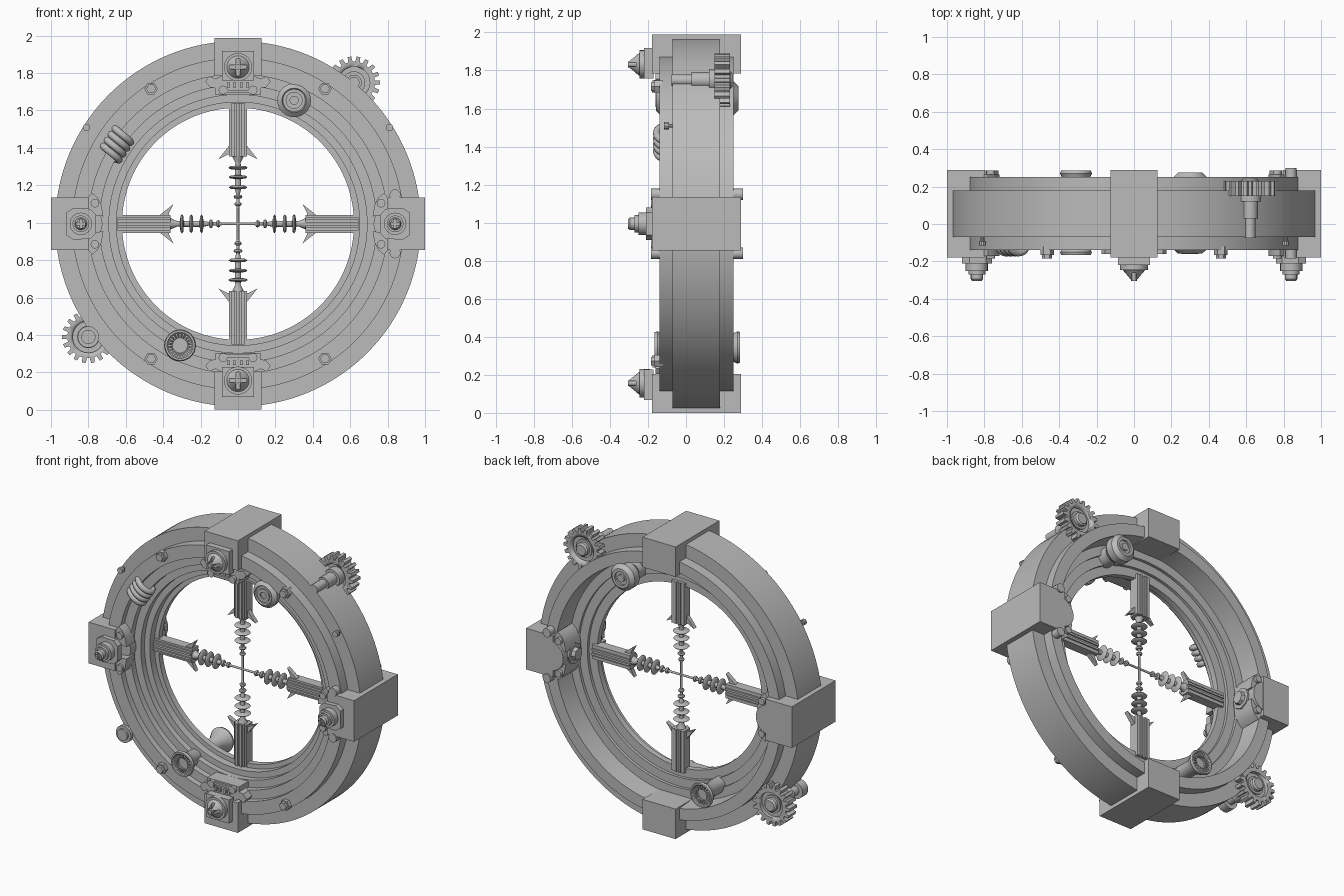
import bpy, bmesh, math
from mathutils import Matrix, Vector

cube = bpy.data.objects.get("Cube")
if cube:
    bpy.data.objects.remove(cube)

grey = bpy.data.materials.new("plain_grey")
grey.use_nodes = True
COL = (0.5, 0.5, 0.5, 1)
grey.diffuse_color = COL
grey.node_tree.nodes["Principled BSDF"].inputs["Base Color"].default_value = COL

CZ = .994
CENTRE = Matrix.Translation((0, 0, CZ))


# All parts are built around the ring centre, with "up" as radially outward
def finish(name, bm, deg=0, smooth=True):
    bmesh.ops.recalc_face_normals(bm, faces=bm.faces)
    bm.transform(CENTRE @ Matrix.Rotation(math.radians(deg), 4, 'Y'))
    mesh = bpy.data.meshes.new(name)
    bm.to_mesh(mesh)
    bm.free()
    mesh.materials.append(grey)
    ob = bpy.data.objects.new(name, mesh)
    bpy.context.collection.objects.link(ob)
    bpy.ops.object.select_all(action='DESELECT')
    ob.select_set(True)
    bpy.context.view_layer.objects.active = ob
    if smooth:
        bpy.ops.object.shade_smooth_by_angle(angle=math.radians(35))
    return ob


def box(name, x, y, z, deg=0):
    bm = bmesh.new()
    bmesh.ops.create_cube(bm, size=1)
    for v in bm.verts:
        v.co = Vector(r[0] + (c + 0.5) * (r[1] - r[0]) for c, r in zip(v.co, (x, y, z)))
    return finish(name, bm, deg, False)


def lathe(name, profile, at=(0, 0), segs=24, deg=0, axis='Y', y=0, closed=False):
    """Revolve (radius, height) points about an axis through at=(x, z)."""
    bm = bmesh.new()
    vs = [bm.verts.new((r, h, 0) if axis == 'Y' else (r, 0, h)) for r, h in profile]
    es = [bm.edges.new(p) for p in zip(vs, vs[1:])]
    if closed:
        es.append(bm.edges.new((vs[-1], vs[0])))
    ax = (0, 1, 0) if axis == 'Y' else (0, 0, 1)
    bmesh.ops.spin(bm, geom=vs + es, cent=(0, 0, 0), axis=ax,
                   angle=math.tau, steps=segs)
    bmesh.ops.remove_doubles(bm, verts=bm.verts, dist=1e-5)
    bmesh.ops.translate(bm, verts=bm.verts, vec=(at[0], y, at[1]))
    return finish(name, bm, deg)


def rod(name, r, y0, y1, at, segs=16, deg=0):
    return lathe(name, [(0, y0), (r, y0), (r, y1), (0, y1)], at, segs, deg)


def plate(name, pts, y0, y1, deg=0):
    """Extrude an (x, z) outline along y."""
    bm = bmesh.new()
    f = bm.faces.new([bm.verts.new((x, y0, z)) for x, z in pts])
    ext = bmesh.ops.extrude_face_region(bm, geom=[f])
    bmesh.ops.translate(bm, vec=(0, y1 - y0, 0),
                        verts=[v for v in ext["geom"] if isinstance(v, bmesh.types.BMVert)])
    return finish(name, bm, deg)


def cut(target, cutter):
    mod = target.modifiers.new("cut", 'BOOLEAN')
    mod.operation, mod.object, mod.solver = 'DIFFERENCE', cutter, 'EXACT'
    bpy.context.view_layer.objects.active = target
    bpy.ops.object.modifier_apply(modifier=mod.name)
    bpy.data.objects.remove(cutter)


def cross_cut(target, r, y0, y1, zc, deg, w):
    cut(target, box("slot_a", (-r, r), (y0, y1), (zc - w, zc + w), deg))
    cut(target, box("slot_b", (-w, w), (y0, y1), (zc - r, zc + r), deg))


# Stepped main ring
lathe("main_ring", [
    (.977, -.07), (.977, .18), (.887, .18), (.887, .25), (.81, .25), (.80, .11),
    (.74, .11), (.74, .09), (.68, .09), (.68, .07), (.62, .07), (.62, .03),
    (.65, .03), (.65, -.02), (.69, -.02), (.69, -.06), (.74, -.06),
    (.74, -.10), (.80, -.10), (.80, -.14), (.887, -.14), (.887, -.07)],
    segs=128, closed=True)

# Top and bottom clamp blocks with pointed screws and brackets
for deg in (0, 180):
    box("end_block", (-.125, .125), (-.18, .29), (.79, CZ), deg)
    box("screw_plate", (-.085, .085), (-.22, -.17), (.765, .925), deg)
    screw = lathe("pointed_screw", [(0, -.19), (.075, -.19), (.075, -.245),
                                    (.06, -.245), (.015, -.305), (0, -.305)],
                  (0, .838), 24, deg)
    cross_cut(screw, .05, -.35, -.262, .838, deg, .011)
    rod("screw_tip", .015, -.305, -.25, (0, .838), 12, deg)
    plate("bracket", [(-.12, .69), (.12, .69), (.12, .73), (.085, .80),
                      (-.085, .80), (-.12, .73)], -.16, -.06, deg)
    box("bracket_bar", (-.07, .07), (-.175, -.15), (.70, .715), deg)
    for s in (-1, 1):
        rod("bracket_bolt", .024, -.18, -.10, (s * .08, .715), 12, deg)
        plate("bracket_ear", [(s * .10, .72), (s * .15, .73), (s * .175, .76),
                              (s * .155, .79), (s * .12, .775), (s * .09, .79)],
              -.16, -.08, deg)
        for x in (.02, .05):
            box("bracket_tooth", (s * x - .008, s * x + .008), (-.175, -.15),
                (.73, .755), deg)

# Side clamp blocks with round inner ends, flanges and screws
for deg in (90, -90):
    box("side_block", (-.14, .14), (-.18, .29), (.80, 1), deg)
    rod("block_nose", .10, -.12, .285, (0, .825), 32, deg)
    lathe("inner_boss", [(0, .69), (.04, .69), (.045, .715), (.07, .715), (.07, .82),
                         (0, .82)], segs=8, deg=deg, axis='Z', y=.17)
    plate("screw_flange", [(-.05, .76), (.05, .76), (.08, .79), (.085, .88),
                           (.06, .92), (-.06, .92), (-.085, .88), (-.08, .79)],
          -.21, -.17, deg)
    lathe("side_screw_base", [(0, -.19), (.06, -.19), (.06, -.25), (.045, -.25),
                              (.045, -.27), (0, -.27)], (0, .84), 16, deg)
    screw = lathe("side_screw", [(0, -.26), (.033, -.26), (.033, -.295),
                                 (.025, -.305), (0, -.305)], (0, .84), 16, deg)
    cross_cut(screw, .025, -.35, -.29, .84, deg, .006)
    for s in (-1, 1):
        for y0, y1 in ((-.17, -.08), (.10, .265)):
            plate("flange_ear", [(s * .04, .72), (s * .10, .73), (s * .14, .75),
                                 (s * .165, .78), (s * .13, .81), (s * .05, .80)],
                  y0, y1, deg)
        rod("flange_bolt", .023, -.185, -.12, (s * .11, .765), 12, deg)
        rod("back_flange_bolt", .023, .22, .285, (s * .11, .765), 12, deg)
        if deg == 90:
            rod("through_bolt", .03, -.185, .30, (s * .155, .84), 12, deg)

# Four crosshair arms, set slightly back from the ring's middle
AY = .05
for deg in range(0, 360, 90):
    box("arm_core", (-.035, .035), (AY - .035, AY + .035), (.36, .645), deg)
    for s in (-1, 1):
        box("arm_rail", (s * .038 - .01, s * .038 + .01), (AY - .025, AY + .04),
            (.36, .645), deg)
        box("arm_rib", (s * .015 - .007, s * .015 + .007), (AY - .045, AY + .045),
            (.36, .645), deg)
        plate("arm_barb", [(s * .03, .37), (s * .055, .37), (s * .105, .345),
                           (s * .05, .415), (s * .03, .415)], AY - .015, AY + .015, deg)
    prof = [(0, .40), (.035, .37), (.014, .325)]
    for h, r in ((.30, .052), (.25, .05), (.195, .05), (.145, .024), (.105, .02)):
        c = .016 if r > .03 else .009
        prof += [(c, h + .010), (r * .8, h + .008), (r, h), (r * .8, h - .008),
                 (c, h - .010)]
    prof += [(.007, .085), (.007, 0), (0, 0)]
    lathe("arm_tip", prof, segs=16, deg=deg, axis='Z', y=AY)

# Gears on shafts at the rim
for gx, gz in ((.62, .755), (-.80, -.605)):
    n, pts = 18, []
    for i in range(n):
        for f, r in ((-.32, .112), (-.2, .14), (.2, .14), (.32, .112)):
            a = math.tau * (i + f) / n
            pts.append((gx + r * math.cos(a), gz + r * math.sin(a)))
    gear = plate("gear", pts, .15, .23)
    for y0, y1 in ((.205, .30), (.10, .175)):
        cut(gear, rod("gear_recess", .085, y0, y1, (gx, gz), 24))
    lathe("gear_shaft", [(0, -.075), (.03, -.075), (.03, .03), (.042, .03),
                         (.042, .12), (.06, .12), (.06, .215), (.045, .215),
                         (.045, .235), (.035, .245), (0, .245)], (gx, gz), 24)
# Stepped cap on the front end of the lower gear shaft
lathe("shaft_cap", [(0, -.105), (.038, -.105), (.038, -.09), (.057, -.09),
                    (.057, -.03), (0, -.03)], (-.80, -.605), 24)

# Plain spool, upper right
lathe("plain_spool", [(0, -.15), (.022, -.15), (.022, -.16), (.045, -.16),
                      (.045, -.15), (.06, -.15), (.065, -.158), (.09, -.135),
                      (.09, -.11), (.06, -.09), (.06, .16), (.09, .20),
                      (.09, .25), (.065, .275), (.045, .275), (.045, .262),
                      (.025, .262), (.025, .275), (0, .275)],
      (.30, .66), 32)

# Knurled flared spool, lower left
KX, KZ = -.31, -.65
lathe("flared_spool", [(0, -.135), (.04, -.135), (.07, -.165), (.08, -.165),
                       (.085, -.15), (.05, -.09), (.05, .20), (.085, .27),
                       (.08, .285), (.07, .285), (.04, .255), (0, .255)],
      (KX, KZ), 32)
for i in range(20):
    a = math.tau * i / 20
    d, t = (math.cos(a), math.sin(a)), (-math.sin(a), math.cos(a))
    pts = [(KX + d[0] * r + t[0] * w, KZ + d[1] * r + t[1] * w)
           for r, w in ((.04, -.004), (.07, -.006), (.07, .006), (.04, .004))]
    plate("spool_knurl", pts, -.16, -.13)
    plate("spool_knurl", pts, .25, .28)

# Hex nuts and small studs on the front
for s in (-1, 1):
    for z in (-.722, .722):
        lathe("hex_nut", [(0, -.12), (.036, -.12), (.036, -.165), (.026, -.165),
                          (.026, -.185), (0, -.185)], (s * .465, z), 6)
    lathe("rim_stud", [(0, -.115), (.02, -.115), (.02, -.09), (.01, -.09),
                       (.01, -.06), (0, -.06)], (s * .81, .515), 10)

# Coil spring laid along the front step
curve = bpy.data.curves.new("coil_spring", 'CURVE')
curve.dimensions = '3D'
curve.bevel_depth, curve.bevel_resolution = .019, 3
curve.use_fill_caps = True
turns, steps = 4, 20
spline = curve.splines.new('POLY')
spline.points.add(turns * steps)
along, out = Vector((.55, 0, .835)), Vector((-.835, 0, .55))
for i, p in enumerate(spline.points):
    a = math.tau * i / steps
    c = Vector((-.655, -.11, 1.415)) + along * (.15 * (i / (turns * steps) - .5))
    c += out * .06 * math.cos(a) + Vector((0, .045 * math.sin(a), 0))
    p.co = (*c, 1)
curve.materials.append(grey)
spring = bpy.data.objects.new("coil_spring", curve)
bpy.context.collection.objects.link(spring)
